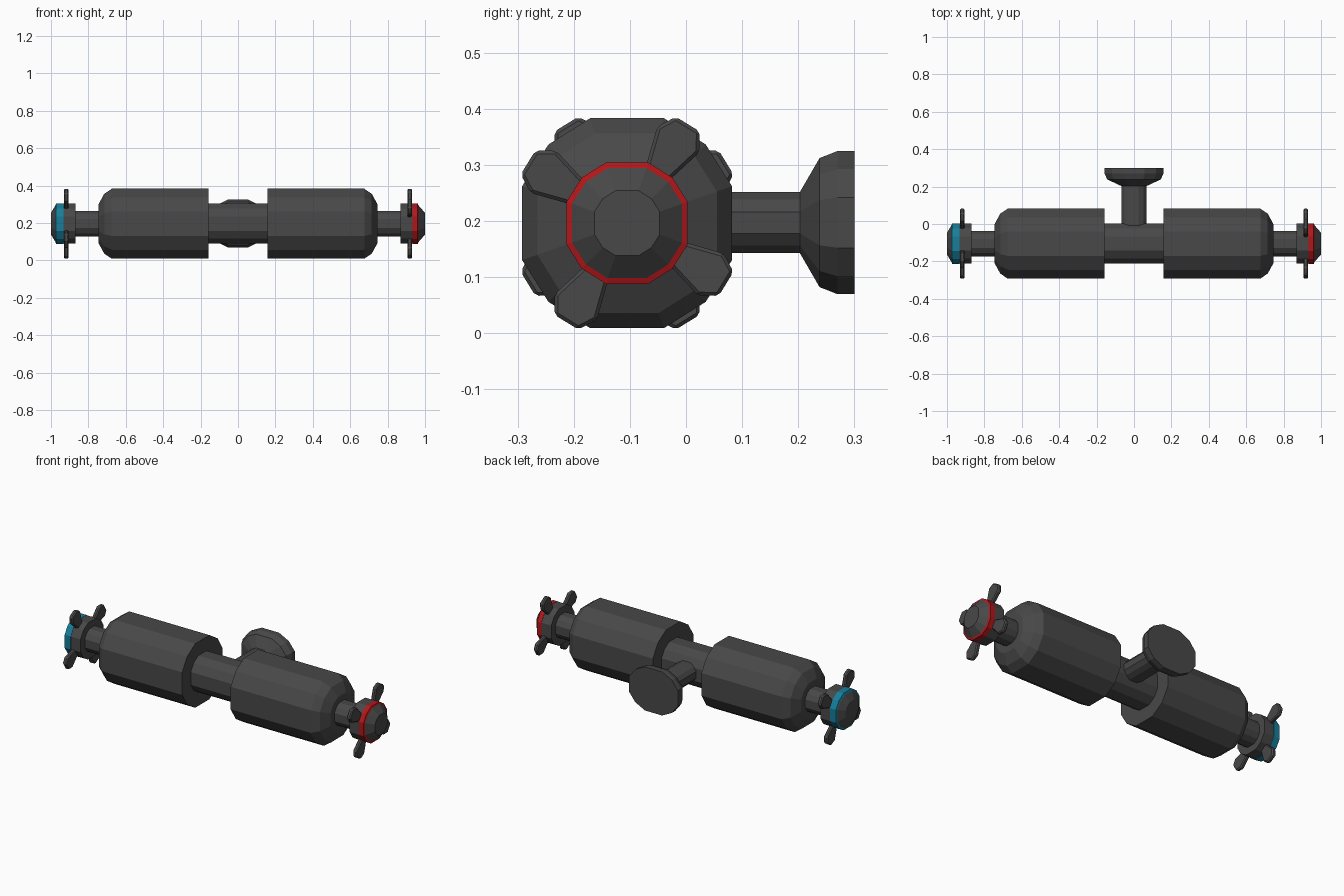
import bpy, bmesh, math
from mathutils import Vector

if "Cube" in bpy.data.objects:
    bpy.data.objects.remove(bpy.data.objects["Cube"])

CY, CZ = -0.105, 0.196
# twelve-sided section with slightly wider flats on the four main sides
ANG = [math.radians(q * 90 + d) for q in range(4) for d in (-19.4, 19.4, 45)]
UNIT = [(math.cos(a) / math.cos(math.radians(19.4)),
         math.sin(a) / math.cos(math.radians(19.4))) for a in ANG]


def material(name, rgb):
    m = bpy.data.materials.new(name)
    m.diffuse_color = (*rgb, 1)
    m.use_nodes = True
    m.node_tree.nodes["Principled BSDF"].inputs["Base Color"].default_value = m.diffuse_color
    return m


DARK = material("dark_grey", (0.065, 0.065, 0.065))
RED = material("red", (0.45, 0.008, 0.01))
CYAN = material("cyan", (0.008, 0.21, 0.33))


def finish(name, bm, mat):
    bmesh.ops.recalc_face_normals(bm, faces=bm.faces[:])
    me = bpy.data.meshes.new(name)
    bm.to_mesh(me)
    bm.free()
    me.materials.append(mat)
    ob = bpy.data.objects.new(name, me)
    bpy.context.collection.objects.link(ob)
    return ob


def lathe(name, profile, place, mat=DARK):
    """Sweep (position, radius) pairs; place(t, u, v) gives the point."""
    bm = bmesh.new()
    rings = [[bm.verts.new(place(t, r * u, r * v)) for u, v in UNIT] for t, r in profile]
    for a, b in zip(rings, rings[1:]):
        for i in range(12):
            j = (i + 1) % 12
            bm.faces.new((a[i], a[j], b[j], b[i]))
    bm.faces.new(rings[0])
    bm.faces.new(rings[-1])
    return finish(name, bm, mat)


def along_x(s):
    # s = -1 turns the part half a circle about the vertical axis
    return lambda t, u, v: Vector((s * t, CY + s * u, CZ + v))


def wing(name, s, angle):
    """Flat six-sided lug pointing outwards from the end knob."""
    outline = [(0.08, -0.022), (0.107, -0.025), (0.175, -0.044), (0.207, -0.025),
               (0.207, 0.025), (0.175, 0.044), (0.107, 0.025), (0.08, 0.022)]
    c, n = math.cos(angle), math.sin(angle)
    place = along_x(s)
    bm = bmesh.new()
    base = [bm.verts.new(place(0.906, r * c - w * n, r * n + w * c)) for r, w in outline]
    face = bm.faces.new(base)
    ext = bmesh.ops.extrude_face_region(bm, geom=[face])
    top = [g for g in ext["geom"] if isinstance(g, bmesh.types.BMVert)]
    bmesh.ops.translate(bm, verts=top, vec=(s * 0.024, 0, 0))
    ob = finish(name, bm, DARK)
    bev = ob.modifiers.new("edge", "BEVEL")
    bev.width = 0.006
    bev.segments = 1


# central pipe
lathe("centre_pipe", [(-0.17, 0.107), (0.17, 0.107)], along_x(1))

for s, side, col, ring_end in ((1, "right", RED, 0.965), (-1, "left", CYAN, 0.976)):
    p = along_x(s)
    # large barrel with rounded outer end
    lathe(side + "_barrel", [(0.157, 0.187), (0.675, 0.187), (0.715, 0.16), (0.745, 0.105)], p)
    # neck and end knob
    lathe(side + "_neck", [(0.73, 0.068), (0.88, 0.068)], p)
    lathe(side + "_knob", [(0.87, 0.107), (0.933, 0.107)], p)
    # coloured band and domed cap
    lathe(side + "_band", [(0.933, 0.108), (ring_end - 0.004, 0.108), (ring_end, 0.098)], p, col)
    lathe(side + "_cap", [(ring_end - 0.01, 0.098), (ring_end, 0.098), (1.0, 0.058)], p)
    for k in range(4):
        wing(f"{side}_wing_{k + 1}", s, math.radians(58.5 + 90 * k))

# oval wall mount: stem and flared plate reaching the back
lathe("wall_mount", [(CY, 0.0545), (0.203, 0.0545), (0.238, 0.115), (0.27, 0.1275), (0.30, 0.1275)],
      lambda t, u, v: Vector((u * 1.24, t, CZ + 0.001 + v)))
